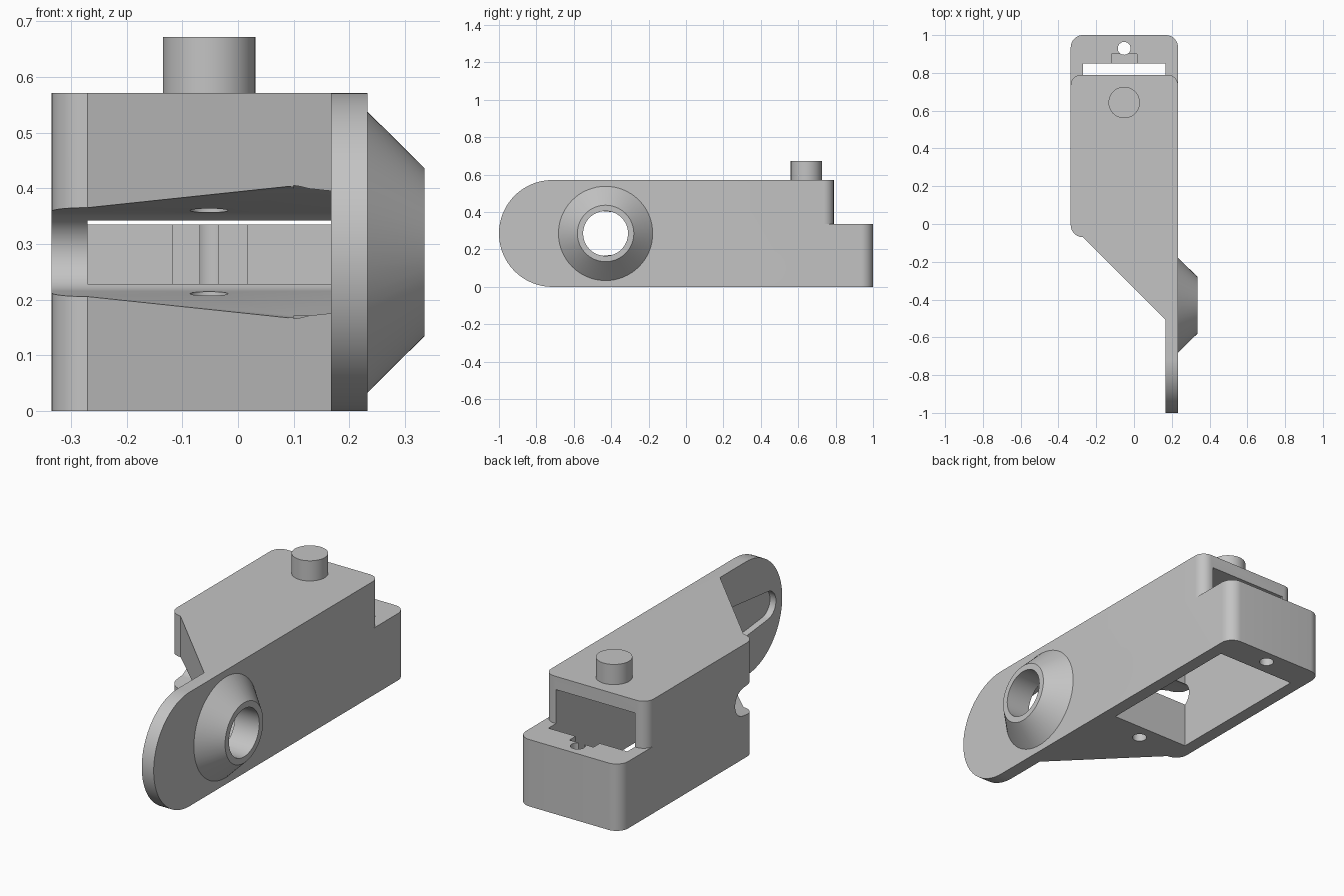
import bpy, bmesh, math
from mathutils import Matrix, Vector

cube = bpy.data.objects.get("Cube")
if cube:
    bpy.data.objects.remove(cube, do_unlink=True)

grey = bpy.data.materials.new("plain grey")
grey.use_nodes = True
grey.diffuse_color = (0.55, 0.55, 0.55, 1)
grey.node_tree.nodes["Principled BSDF"].inputs["Base Color"].default_value = (0.55, 0.55, 0.55, 1)


def make(name, bm):
    bmesh.ops.recalc_face_normals(bm, faces=bm.faces)
    mesh = bpy.data.meshes.new(name)
    bm.to_mesh(mesh)
    bm.free()
    mesh.materials.append(grey)
    ob = bpy.data.objects.new(name, mesh)
    bpy.context.collection.objects.link(ob)
    return ob


def prism(name, points, lo, hi, axis="z"):
    """Extrude a flat outline: (x, y) along z, or (y, z) along x."""
    bm = bmesh.new()
    place = (lambda p: (p[0], p[1], lo)) if axis == "z" else (lambda p: (lo, p[0], p[1]))
    face = bm.faces.new([bm.verts.new(place(p)) for p in points])
    new = bmesh.ops.extrude_face_region(bm, geom=[face])["geom"]
    step = Vector((0, 0, hi - lo)) if axis == "z" else Vector((hi - lo, 0, 0))
    bmesh.ops.translate(bm, vec=step, verts=[v for v in new if isinstance(v, bmesh.types.BMVert)])
    return make(name, bm)


def box(name, x0, x1, y0, y1, z0, z1):
    return prism(name, [(x0, y0), (x1, y0), (x1, y1), (x0, y1)], z0, z1)


def cylinder(name, r1, r2, start, length, axis="z"):
    bm = bmesh.new()
    turn = Matrix.Rotation(math.pi / 2, 4, "Y") if axis == "x" else Matrix()
    mat = Matrix.Translation(start) @ turn @ Matrix.Translation((0, 0, length / 2))
    bmesh.ops.create_cone(bm, cap_ends=True, segments=64, radius1=r1, radius2=r2,
                          depth=length, matrix=mat)
    return make(name, bm)


def arc(cx, cy, r, a0, a1, n=10):
    return [(cx + r * math.cos(math.radians(a0 + (a1 - a0) * i / n)),
             cy + r * math.sin(math.radians(a0 + (a1 - a0) * i / n))) for i in range(n + 1)]


def combine(target, tool, operation="DIFFERENCE"):
    mod = target.modifiers.new("join", "BOOLEAN")
    mod.operation, mod.solver, mod.object = operation, "EXACT", tool
    bpy.context.view_layer.objects.active = target
    bpy.ops.object.modifier_apply(modifier=mod.name)
    bpy.data.objects.remove(tool, do_unlink=True)


LEFT, RIGHT, INNER = -0.335, 0.233, 0.167
TOP, STEP, MID = 0.571, 0.335, 0.2855
HUB_Y, R = -0.43, 0.065

# Body with its flat tongue, as a plan outline
plan = (arc(RIGHT - R, 1 - R, R, 0, 90) + arc(LEFT + R, 1 - R, R, 90, 180)
        + arc(LEFT + R, -0.07 + R, R, 180, 270)
        + [(INNER, -0.507), (INNER, -1.1), (RIGHT, -1.1)])
body = prism("bracket_body", plan, 0, TOP)

# Round the tongue end
side = ([(1.3, -0.2), (-1 + MID, -0.2)] + arc(-1 + MID, MID, MID, 270, 90, 48)
        + [(-1 + MID, 0.8), (1.3, 0.8)])
combine(body, prism("side_profile", side, -0.6, 0.6, "x"), "INTERSECT")

# Lower step at the back, leaving rounded corners on the tall part
r = 0.055
step = ([(-0.5, 1.2), (-0.5, 0.79 - r)] + arc(LEFT + r, 0.79 - r, r, 180, 90)
        + arc(RIGHT - r, 0.79 - r, r, 90, 0) + [(0.5, 0.79 - r), (0.5, 1.2)])
combine(body, prism("step_cutter", step, STEP, 0.8))

# Conical hub on the outer face
combine(body, cylinder("hub", 0.252, 0.151, (RIGHT, HUB_Y, MID), 0.102, "x"), "UNION")

# Pocket open below and at the back above the step
combine(body, box("pocket_cutter", LEFT + R, INNER, 0.06, 0.85, -0.1, 0.505))
combine(body, box("notch_cutter", -0.118, 0.016, 0.8, 0.9, 0.1, 0.4))

# Double tapered arm slot centred on the hub
tip = 0.07
arm = ([(HUB_Y, MID + 0.118)] + arc(HUB_Y + 0.45, MID, tip, 84, -84, 20)
       + [(HUB_Y, MID - 0.118)] + arc(HUB_Y - 0.45, MID, tip, 264, 96, 20))
combine(body, prism("arm_cutter", arm, -0.5, 0.2, "x"))
combine(body, cylinder("hub_bore", 0.12, 0.12, (0.1, HUB_Y, MID), 0.4, "x"))

# Screw holes before and behind the pocket
for y in (-0.02, 0.93):
    combine(body, cylinder("screw_hole", 0.034, 0.034, (-0.052, y, -0.1), 0.6))

# Round peg on top
peg = cylinder("peg", 0.083, 0.083, (-0.052, 0.643, 0.54), 0.132)

# Smooth shading with sharp edges kept
for ob in (body, peg):
    bpy.ops.object.select_all(action="DESELECT")
    ob.select_set(True)
    bpy.context.view_layer.objects.active = ob
    bpy.ops.object.shade_smooth_by_angle(angle=math.radians(25))
